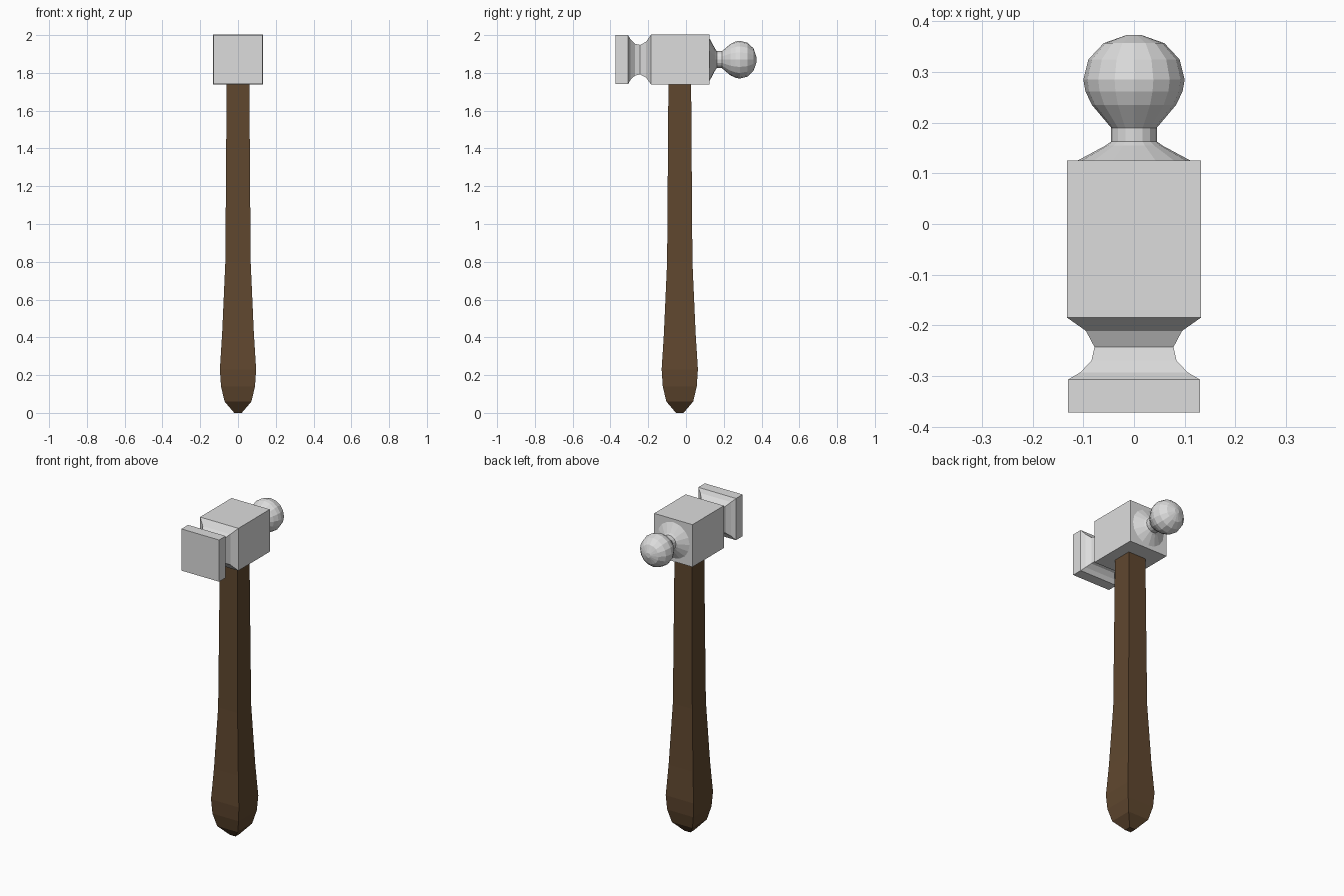
import bpy, bmesh, math
from mathutils import Vector

if "Cube" in bpy.data.objects:
    bpy.data.objects.remove(bpy.data.objects["Cube"], do_unlink=True)


def make_material(name, color):
    mat = bpy.data.materials.new(name)
    mat.use_nodes = True
    mat.diffuse_color = color
    bsdf = mat.node_tree.nodes["Principled BSDF"]
    bsdf.inputs["Base Color"].default_value = color
    bsdf.inputs["Roughness"].default_value = 0.6
    return mat


def loft(name, profile, sides, axis, origin, mat):
    """Stack regular rings along an axis; profile holds (position, half width)."""
    bm = bmesh.new()
    turn = math.pi / 4 if sides == 4 else 0
    scale = math.sqrt(2) if sides == 4 else 1
    rings = []
    for pos, half in profile:
        ring = []
        for i in range(sides):
            a = 2 * math.pi * i / sides + turn
            u, v = half * scale * math.cos(a), half * scale * math.sin(a)
            offset = Vector((u, v, pos)) if axis == "Z" else Vector((u, pos, v))
            ring.append(bm.verts.new(offset + Vector(origin)))
        rings.append(ring)
    for low, high in zip(rings, rings[1:]):
        for i in range(sides):
            j = (i + 1) % sides
            bm.faces.new((low[i], low[j], high[j], high[i]))
    bm.faces.new(rings[0])
    bm.faces.new(rings[-1])
    bmesh.ops.recalc_face_normals(bm, faces=bm.faces)
    mesh = bpy.data.meshes.new(name)
    bm.to_mesh(mesh)
    bm.free()
    mesh.materials.append(mat)
    obj = bpy.data.objects.new(name, mesh)
    bpy.context.collection.objects.link(obj)
    return obj


steel = make_material("light steel", (0.72, 0.72, 0.72, 1))
wood = make_material("dark wood", (0.116, 0.063, 0.028, 1))
HEAD_Z = 1.87

# Square tapered handle with a swollen grip
loft("handle", [(0, 0.02), (0.06, 0.071), (0.14, 0.09), (0.23, 0.096),
                (0.42, 0.084), (0.8, 0.067), (1.2, 0.064), (1.76, 0.06)],
     4, "Z", (0, -0.033, 0), wood)

# Square head: striking plate, waisted neck and main block
loft("head_block", [(-0.372, 0.13), (-0.307, 0.13), (-0.293, 0.106),
                    (-0.27, 0.084), (-0.243, 0.078), (-0.211, 0.095),
                    (-0.185, 0.132), (0.125, 0.132)],
     4, "Y", (0, 0, HEAD_Z), steel)

# Round ball end with a flared collar
loft("ball_end", [(0.12, 0.118), (0.125, 0.112), (0.155, 0.056), (0.163, 0.045),
                  (0.19, 0.045), (0.235, 0.083), (0.262, 0.096), (0.285, 0.1),
                  (0.325, 0.09), (0.357, 0.06), (0.373, 0.015)],
     16, "Y", (0, 0, HEAD_Z), steel)
